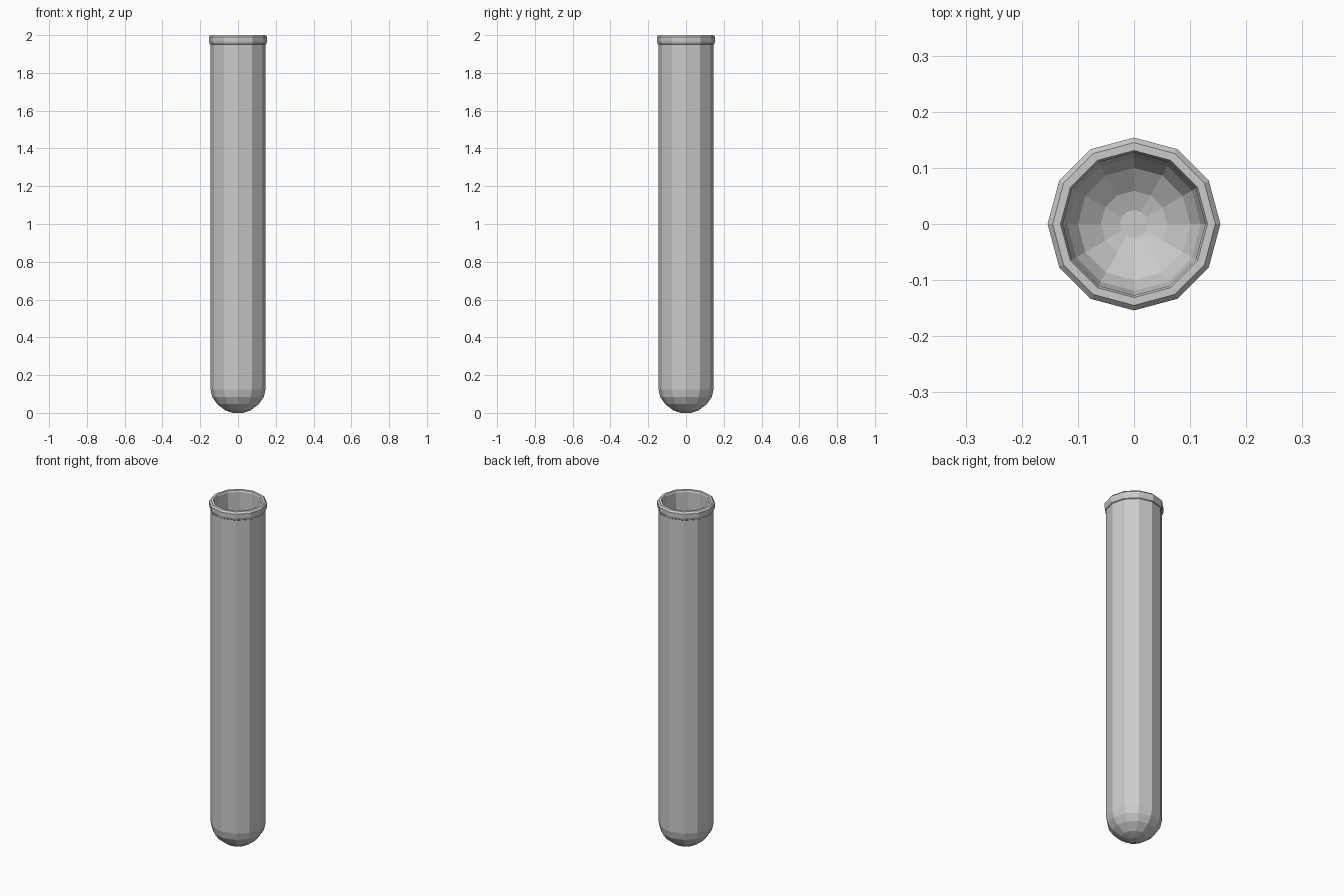
import bpy, bmesh, math

if "Cube" in bpy.data.objects:
    bpy.data.objects.remove(bpy.data.objects["Cube"])

SIDES = 12

# Half section (radius, z): outer base, wall, rolled lip, inner wall, inner base
PROFILE = [
    (0.027, 0.0), (0.068, 0.014), (0.112, 0.048), (0.137, 0.085), (0.146, 0.125),
    (0.146, 1.95), (0.150, 1.953), (0.154, 1.966), (0.154, 1.99), (0.145, 2.0),
    (0.131, 2.0), (0.127, 1.99),
    (0.127, 0.125), (0.119, 0.093), (0.100, 0.062), (0.059, 0.032), (0.025, 0.02),
]


def lathe(name, profile, sides):
    """Spin a half section around z, closing both ends with flat caps."""
    bm = bmesh.new()
    rings = []
    for r, z in profile:
        angles = [2 * math.pi * i / sides for i in range(sides)]
        rings.append([bm.verts.new((r * math.cos(a), r * math.sin(a), z)) for a in angles])
    for low, high in zip(rings, rings[1:]):
        for i in range(sides):
            j = (i + 1) % sides
            bm.faces.new((low[i], low[j], high[j], high[i]))
    bm.faces.new(rings[0][::-1])
    bm.faces.new(rings[-1])
    bmesh.ops.recalc_face_normals(bm, faces=bm.faces)
    mesh = bpy.data.meshes.new(name)
    bm.to_mesh(mesh)
    bm.free()
    obj = bpy.data.objects.new(name, mesh)
    bpy.context.collection.objects.link(obj)
    return obj


# Hollow glass tube with round base and lip
lathe("test_tube", PROFILE, SIDES)
